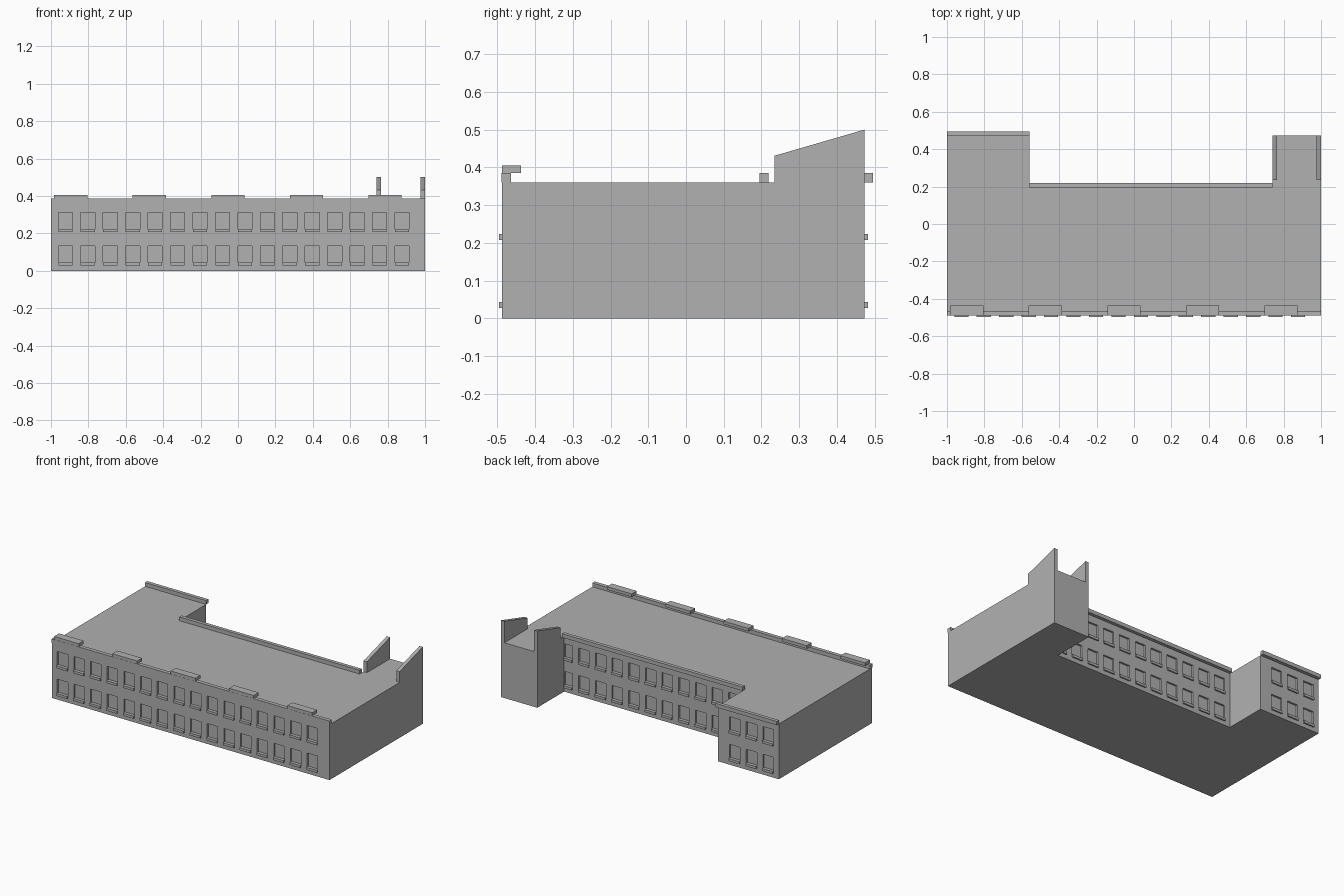
import bpy
import bmesh
from mathutils import Matrix, Vector

default = bpy.data.objects.get("Cube")
if default:
    bpy.data.objects.remove(default)

stone = bpy.data.materials.new("stone grey")
stone.use_nodes = True
GREY = (0.44, 0.44, 0.44, 1)
stone.diffuse_color = GREY
stone.node_tree.nodes["Principled BSDF"].inputs["Base Color"].default_value = GREY


def finish(name, bm):
    bmesh.ops.recalc_face_normals(bm, faces=bm.faces)
    mesh = bpy.data.meshes.new(name)
    bm.to_mesh(mesh)
    bm.free()
    mesh.materials.append(stone)
    obj = bpy.data.objects.new(name, mesh)
    bpy.context.collection.objects.link(obj)
    return obj


def boxes(name, spans):
    """One object from boxes given as (x range, y range, z range)."""
    bm = bmesh.new()
    for span in spans:
        lo, hi = (Vector(p) for p in zip(*span))
        place = Matrix.Translation((lo + hi) / 2) @ Matrix.Diagonal((*(hi - lo), 1))
        bmesh.ops.create_cube(bm, size=1, matrix=place)
    return finish(name, bm)


def prism(name, points, offset):
    """Extrude a flat outline along an offset."""
    bm = bmesh.new()
    face = bm.faces.new([bm.verts.new(p) for p in points])
    ext = bmesh.ops.extrude_face_region(bm, geom=[face])
    moved = [g for g in ext["geom"] if isinstance(g, bmesh.types.BMVert)]
    bmesh.ops.translate(bm, verts=moved, vec=offset)
    return finish(name, bm)


ROOF, LEDGE = 0.36, 0.385
FRONT, BACK, COURT = -0.487, 0.473, 0.197
WING_R, WING_L = -0.56, 0.74

# U-shaped main block
outline = [(-1, FRONT), (1, FRONT), (1, BACK), (WING_L, BACK),
           (WING_L, COURT), (WING_R, COURT), (WING_R, BACK), (-1, BACK)]
body = prism("main_building", [(x, y, 0) for x, y in outline], (0, 0, ROOF))

# Window rows: wall position, outward direction, first centre, count
rows = [(FRONT, -1, -0.923, 16), (BACK, 1, -0.923, 3), (COURT, 1, -0.483, 11)]
PITCH, HALF, DEPTH, SILL_OUT = 0.12, 0.038, 0.012, 0.009
openings, sills = [], []
for wall, out, first, count in rows:
    for i in range(count):
        x = first + PITCH * i
        right = x + HALF
        if wall == COURT:
            right = min(right, WING_L - 0.002)
        for floor in (0.027, 0.207):
            span = (x - HALF, right)
            openings.append((span, sorted((wall - out * DEPTH, wall + out * 0.02)),
                             (floor + 0.008, floor + 0.105)))
            sills.append((span, sorted((wall - out * DEPTH, wall + out * SILL_OUT)),
                          (floor, floor + 0.016)))

cutter = boxes("window_cutter", openings)
cutter.hide_render = True
cutter.hide_set(True)
cut = body.modifiers.new("windows", "BOOLEAN")
cut.operation = "DIFFERENCE"
cut.solver = "EXACT"
cut.object = cutter

# Bake the window cuts and drop the cutter
bpy.context.view_layer.update()
baked = bpy.data.meshes.new_from_object(body.evaluated_get(bpy.context.evaluated_depsgraph_get()))
body.modifiers.clear()
body.data = baked
bpy.data.objects.remove(cutter)

boxes("window_sills", sills)

# Cornices around the roof
boxes("front_cornice", [((-1, 1), (FRONT - 0.002, -0.464), (ROOF, LEDGE))])
boxes("courtyard_cornice", [((WING_R, WING_L), (COURT - 0.002, COURT + 0.021), (ROOF, LEDGE))])
boxes("right_wing_cornice", [((-1, WING_R), (BACK - 0.001, BACK + 0.022), (ROOF, LEDGE))])

# Raised caps on the front cornice
boxes("front_caps", [((-0.983 + 0.42 * i, -0.805 + 0.42 * i), (-0.488, -0.437), (LEDGE, 0.405))
                     for i in range(5)])

# Sloped parapets on the left wing
fin = [(0.235, ROOF), (BACK, ROOF), (BACK, 0.5), (0.235, 0.431)]
for name, x in (("inner_parapet", WING_L), ("outer_parapet", 0.976)):
    prism(name, [(x, y, z) for y, z in fin], (0.024, 0, 0))
